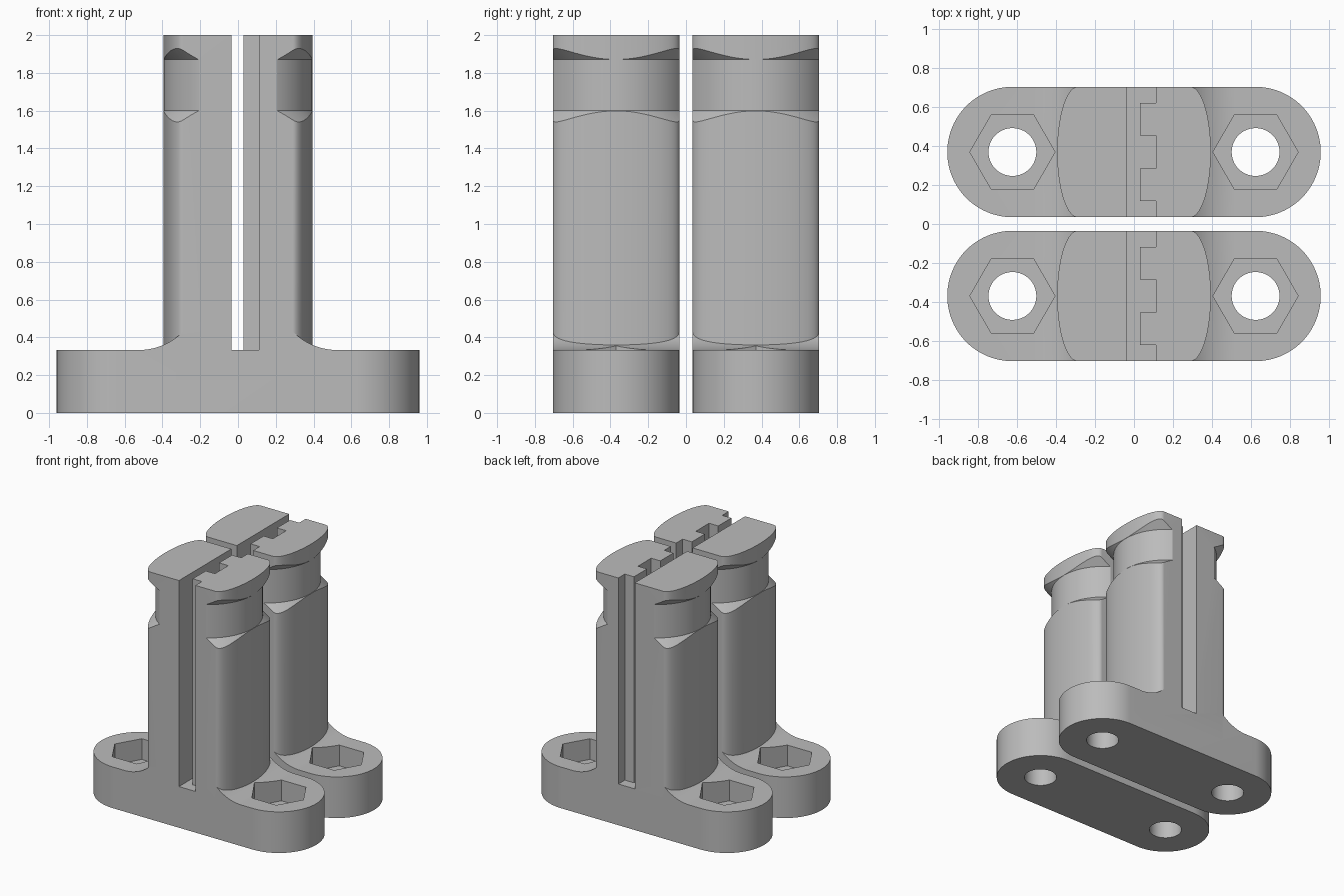
import bpy, bmesh
from math import sin, cos, pi, sqrt
from mathutils import Matrix

cube = bpy.data.objects.get("Cube")
if cube:
    bpy.data.objects.remove(cube, do_unlink=True)

HALF_Y, BASE_TOP, HEIGHT = 0.335, 0.333, 2.0
END_X = 0.625          # bolt and rounded end centres
POST_X = 0.29          # where the post flanks start to curve
POST_BULGE = 0.105

grey = bpy.data.materials.new("plain grey")
grey.use_nodes = True
GREY = (0.5, 0.5, 0.5, 1)
grey.diffuse_color = GREY
grey.node_tree.nodes["Principled BSDF"].inputs["Base Color"].default_value = GREY


def prism(name, outline, low, high, along_y=False):
    """Extrude a closed outline along z, or an xz outline along y."""
    bm = bmesh.new()
    if along_y:
        verts = [bm.verts.new((x, low, z)) for x, z in outline]
    else:
        verts = [bm.verts.new((x, y, low)) for x, y in outline]
    face = bm.faces.new(verts)
    moved = bmesh.ops.extrude_face_region(bm, geom=[face])["geom"]
    step = (0, high - low, 0) if along_y else (0, 0, high - low)
    bmesh.ops.translate(bm, vec=step, verts=[v for v in moved if isinstance(v, bmesh.types.BMVert)])
    return finish(name, bm)


def finish(name, bm):
    bmesh.ops.recalc_face_normals(bm, faces=bm.faces)
    mesh = bpy.data.meshes.new(name)
    bm.to_mesh(mesh)
    bm.free()
    mesh.materials.append(grey)
    obj = bpy.data.objects.new(name, mesh)
    bpy.context.collection.objects.link(obj)
    return obj


def combine(target, other, operation):
    """Apply an exact boolean and discard the helper."""
    mod = target.modifiers.new(operation, "BOOLEAN")
    mod.operation, mod.object, mod.solver = operation, other, "EXACT"
    bpy.context.view_layer.objects.active = target
    bpy.ops.object.modifier_apply(modifier=mod.name)
    bpy.data.objects.remove(other, do_unlink=True)


def rounded(cx, rx, ry, n):
    """Outline with half-ellipse ends centred at +cx and -cx."""
    half = [(cx + rx * cos(a), ry * sin(a)) for a in (pi * i / n - pi / 2 for i in range(n + 1))]
    return half + [(-x, -y) for x, y in half]


def circle(cx, r, n):
    return [(cx + r * cos(2 * pi * i / n), r * sin(2 * pi * i / n)) for i in range(n)]


def box(name, x0, x1, y0, y1, z0, z1):
    return prism(name, [(x0, y0), (x1, y0), (x1, y1), (x0, y1)], z0, z1)


# Foot: side profile with concave flares, trimmed to a round-ended plan
FLARE_X, FLARE_R = 0.525, 0.33
flare = []
for i in range(17):
    x = FLARE_X + (POST_X - FLARE_X) * i / 16
    flare.append((x, BASE_TOP + FLARE_R - sqrt(FLARE_R ** 2 - (FLARE_X - x) ** 2)))
right = [(1.1, 0), (1.1, BASE_TOP)] + flare
bracket = prism("bracket_front", right + [(-x, z) for x, z in reversed(right)], -0.5, 0.5, True)
combine(bracket, prism("plan", rounded(END_X, HALF_Y, HALF_Y, 48), -0.1, 1), "INTERSECT")

# Post: curved flanks, turned neck with sloping shoulders
post = prism("post", rounded(POST_X, POST_BULGE, HALF_Y, 48), 0.2, HEIGHT)
NECK_R, WIDE = 0.394, 0.16
profile = [(NECK_R + WIDE, 0.1), (NECK_R + WIDE, 1.6 - WIDE), (NECK_R, 1.6),
           (NECK_R, 1.87), (NECK_R + WIDE, 1.87 + WIDE), (NECK_R + WIDE, 2.2)]
bm = bmesh.new()
rings = [[bm.verts.new((x, y, z)) for x, y in circle(0, r, 96)] for r, z in profile]
for a, b in zip(rings, rings[1:]):
    for i in range(96):
        j = (i + 1) % 96
        bm.faces.new((a[i], a[j], b[j], b[i]))
bm.faces.new(rings[0])
bm.faces.new(rings[-1])
combine(post, finish("turning", bm), "INTERSECT")
combine(bracket, post, "UNION")

# Slot with a toothed wall
wall, pocket = 0.03, 0.112
y_out, tooth_out, tooth_in = 0.5, 0.252, 0.085
slot = [(-0.035, -y_out), (pocket, -y_out)]
for a, b in ((-tooth_out, -tooth_in), (tooth_in, tooth_out)):
    slot += [(pocket, a), (wall, a), (wall, b), (pocket, b)]
slot += [(pocket, y_out), (-0.035, y_out)]
combine(bracket, prism("slot", slot, BASE_TOP, 2.2), "DIFFERENCE")

# Bolt holes with hexagonal nut pockets
for side in (-1, 1):
    combine(bracket, prism("nut", circle(side * END_X, 0.219, 6), 0.165, 0.5), "DIFFERENCE")
    combine(bracket, prism("bolt", circle(side * END_X, 0.123, 48), -0.2, 0.4), "DIFFERENCE")

# Two identical brackets side by side
back = bracket.copy()
back.data = bracket.data.copy()
back.name = "bracket_back"
bpy.context.collection.objects.link(back)
for obj, y in ((bracket, -0.37), (back, 0.37)):
    obj.data.transform(Matrix.Translation((0, y, 0)))
    bpy.ops.object.select_all(action="DESELECT")
    obj.select_set(True)
    bpy.context.view_layer.objects.active = obj
    bpy.ops.object.shade_smooth_by_angle(angle=pi / 6)
